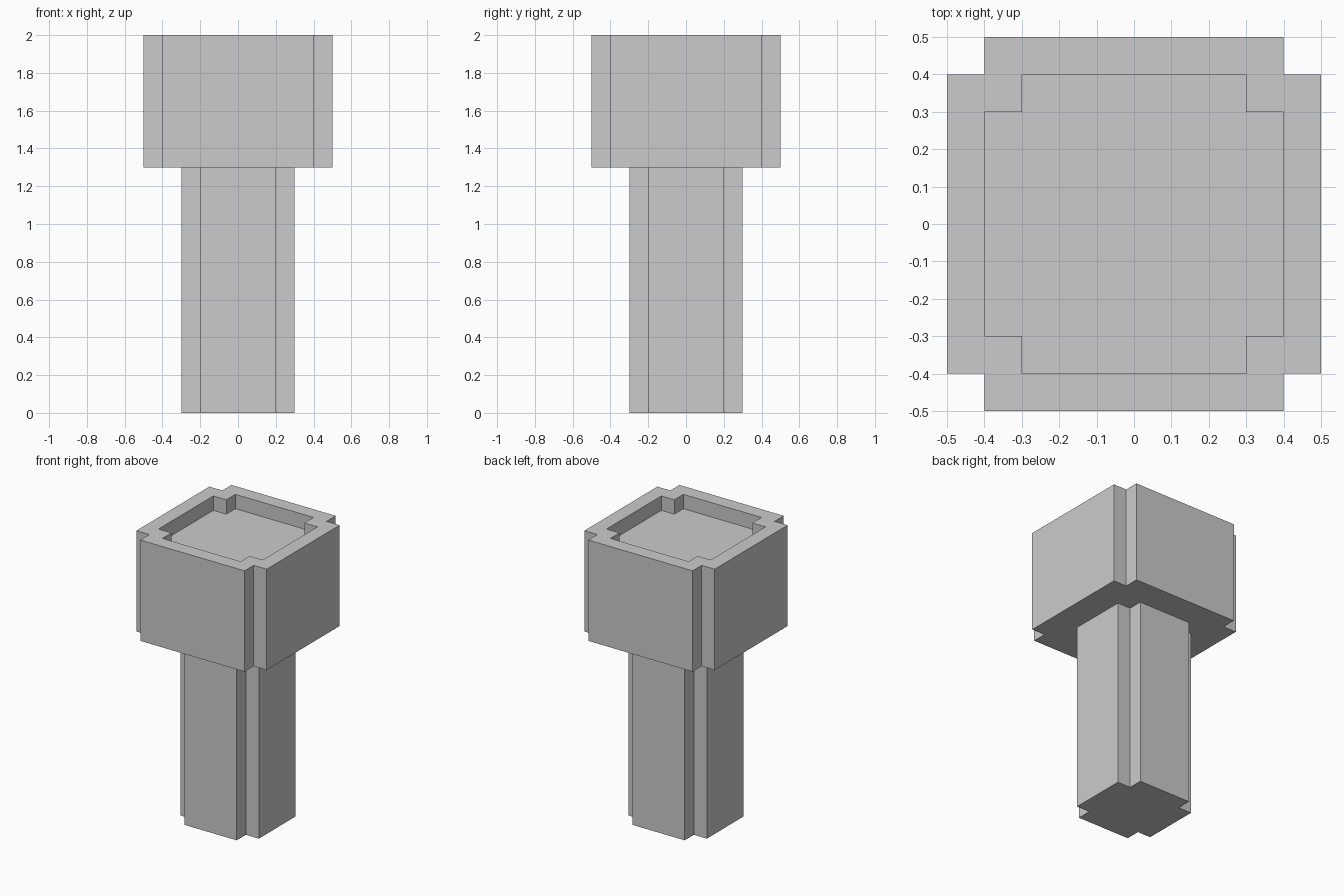
import bpy
import bmesh

cube = bpy.data.objects.get("Cube")
if cube:
    bpy.data.objects.remove(cube, do_unlink=True)

NOTCH = 0.1

grey = bpy.data.materials.new("plain grey")
grey.use_nodes = True
grey.diffuse_color = (0.6, 0.6, 0.6, 1)
grey.node_tree.nodes["Principled BSDF"].inputs["Base Color"].default_value = (0.6, 0.6, 0.6, 1)


def notched_outline(half):
    """Square outline with a small square notch in every corner."""
    inner = half - NOTCH
    corner = [(half, inner), (inner, inner), (inner, half)]
    points = []
    for _ in range(4):
        points += corner
        corner = [(-y, x) for x, y in corner]
    return points


def notched_prism(name, half, bottom, top, rim=0, depth=0):
    """Extrude the notched outline; a rim leaves a sunken tray in the top."""
    bm = bmesh.new()

    def ring(size, z):
        return [bm.verts.new((x, y, z)) for x, y in notched_outline(size)]

    rings = [ring(half, bottom), ring(half, top)]
    if rim:
        rings += [ring(half - rim, top), ring(half - rim, top - depth)]
    bm.faces.new(rings[0][::-1])
    bm.faces.new(rings[-1])
    for low, high in zip(rings, rings[1:]):
        for i in range(len(low)):
            j = (i + 1) % len(low)
            bm.faces.new((low[i], low[j], high[j], high[i]))
    bmesh.ops.recalc_face_normals(bm, faces=bm.faces)
    mesh = bpy.data.meshes.new(name)
    bm.to_mesh(mesh)
    bm.free()
    mesh.materials.append(grey)
    obj = bpy.data.objects.new(name, mesh)
    bpy.context.collection.objects.link(obj)
    return obj


# Slender post and wide head with a shallow tray in its top
notched_prism("post", 0.3, 0, 1.3)
notched_prism("head", 0.5, 1.3, 2, rim=0.1, depth=0.1)
